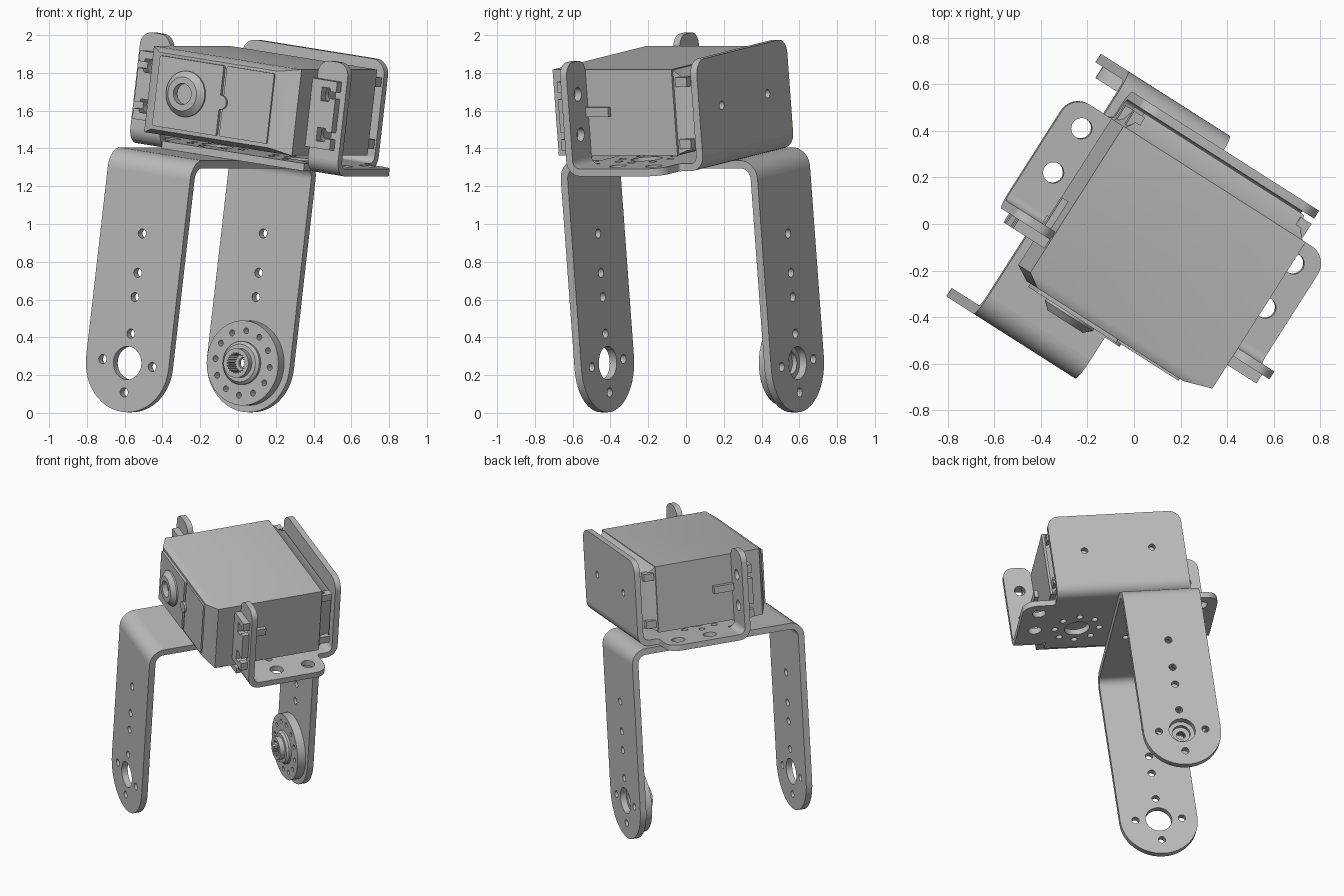
import bpy, bmesh, math
from math import sin, cos, pi, radians
from mathutils import Matrix, Vector

if "Cube" in bpy.data.objects:
    bpy.data.objects.remove(bpy.data.objects["Cube"])

grey = bpy.data.materials.new("plain grey")
grey.use_nodes = True
grey.diffuse_color = (0.5, 0.5, 0.5, 1)
grey.node_tree.nodes["Principled BSDF"].inputs["Base Color"].default_value = (0.5, 0.5, 0.5, 1)

# The assembly is modelled square, then turned and leaned as a whole.
POSE = Matrix.Rotation(radians(-32.5), 4, 'Z') @ Matrix.Rotation(radians(7.7), 4, 'Y')
PLANES = {  # sheet directions: across, up, thickness
    'front': Matrix(((1, 0, 0), (0, 0, -1), (0, 1, 0))),
    'plan': Matrix.Identity(3),
    'side': Matrix(((0, 0, 1), (1, 0, 0), (0, 1, 0))),
}


def finish(name, bm):
    bmesh.ops.remove_doubles(bm, verts=bm.verts, dist=1e-5)
    bmesh.ops.recalc_face_normals(bm, faces=bm.faces)
    bm.transform(POSE)
    me = bpy.data.meshes.new(name)
    bm.to_mesh(me)
    bm.free()
    me.materials.append(grey)
    ob = bpy.data.objects.new(name, me)
    bpy.context.collection.objects.link(ob)
    bpy.ops.object.select_all(action='DESELECT')
    ob.select_set(True)
    bpy.context.view_layer.objects.active = ob
    bpy.ops.object.shade_smooth_by_angle(angle=radians(35))
    return ob


def circle(x, y, r, n=24):
    return [(x + r * cos(2 * pi * i / n), y + r * sin(2 * pi * i / n)) for i in range(n)]


def ring(x, y, radius, r, count):
    return [circle(*p, r, 12) for p in circle(x, y, radius, count)]


def rounded(corners):
    """Outline from right-angled corners (x, y, radius)."""
    out = []
    for i, (x, y, r) in enumerate(corners):
        p = Vector((x, y))
        if not r:
            out.append((x, y))
            continue
        d1 = (Vector(corners[i - 1][:2]) - p).normalized()
        d2 = (Vector(corners[(i + 1) % len(corners)][:2]) - p).normalized()
        centre = p + r * (d1 + d2)
        for k in range(13):
            t = k * pi / 24
            out.append(tuple(centre - r * d2 * cos(t) - r * d1 * sin(t)))
    return out


def slab(name, plane, loops, lo, hi):
    """Sheet with holes: first loop is the outline, lo..hi its depth."""
    cu = bpy.data.curves.new(name, 'CURVE')
    cu.dimensions, cu.fill_mode = '2D', 'BOTH'
    cu.extrude = (hi - lo) / 2
    for loop in loops:
        sp = cu.splines.new('POLY')
        sp.points.add(len(loop) - 1)
        for pt, (x, y) in zip(sp.points, loop):
            pt.co = (x, y, 0, 1)
        sp.use_cyclic_u = True
    tmp = bpy.data.objects.new(name + "_outline", cu)
    bpy.context.collection.objects.link(tmp)
    dg = bpy.context.evaluated_depsgraph_get()
    me = bpy.data.meshes.new_from_object(tmp.evaluated_get(dg))
    bm = bmesh.new()
    bm.from_mesh(me)
    bpy.data.objects.remove(tmp)
    bpy.data.meshes.remove(me)
    rot = PLANES[plane]
    mid = (lo + hi) / 2 * Vector([abs(v) for v in rot.col[2]])
    bm.transform(Matrix.Translation(mid) @ rot.to_4x4())
    return finish(name, bm)


def bend(name, y, z, inner, outer, start, lo, hi):
    """Quarter bend of sheet metal, running left to right."""
    arc = [radians(start + 9 * k) for k in range(11)]
    loop = [(y + outer * cos(t), z + outer * sin(t)) for t in arc]
    loop += [(y + inner * cos(t), z + inner * sin(t)) for t in reversed(arc)]
    return slab(name, 'side', [loop], lo, hi)


def loft(name, sections):
    """Block through rectangles (y, x0, x1, z0, z1)."""
    bm = bmesh.new()
    rings = [[bm.verts.new(p) for p in ((x0, y, z0), (x1, y, z0), (x1, y, z1), (x0, y, z1))]
             for y, x0, x1, z0, z1 in sections]
    for a, b in zip(rings, rings[1:]):
        for i in range(4):
            bm.faces.new((a[i], a[i - 1], b[i - 1], b[i]))
    bm.faces.new(rings[0])
    bm.faces.new(rings[-1])
    return finish(name, bm)


def lathe(name, x, z, profile, n=36):
    """Closed ring profile (radius, y) turned about a front-to-back axis."""
    bm = bmesh.new()
    rings = [[bm.verts.new((px, y, pz)) for px, pz in circle(x, z, r, n)] for r, y in profile]
    for a, b in zip(rings, rings[1:] + rings[:1]):
        for i in range(n):
            bm.faces.new((a[i], a[i - 1], b[i - 1], b[i]))
    return finish(name, bm)


# Long U bracket
LX, LZ, HALF, TOP = -0.285, 0.228, 0.261, 1.345
x0, x1 = LX - HALF, LX + HALF
leg_holes = [circle(LX, LZ, 0.088, 36)] + ring(LX, LZ, 0.157, 0.025, 4)
leg_holes += [circle(LX, z, 0.025, 12) for z in (0.58, 0.71, 0.92)]
leg = rounded([(x0, TOP - 0.1, 0), (x0, LZ - HALF, HALF), (x1, LZ - HALF, HALF), (x1, TOP - 0.1, 0)])
slab("front_leg", 'front', [leg] + leg_holes, -0.695, -0.652)
slab("back_leg", 'front', [leg] + leg_holes, 0.497, 0.54)
bend("front_leg_bend", -0.595, TOP - 0.1, 0.057, 0.1, 90, x0, x1)
bend("back_leg_bend", 0.44, TOP - 0.1, 0.057, 0.1, 0, x0, x1)
bridge = rounded([(x0, -0.595, 0), (x1, -0.595, 0), (x1, 0.44, 0), (x0, 0.44, 0)])
slab("leg_bridge", 'plan', [bridge, circle(LX, -0.08, 0.085)] + ring(LX, -0.08, 0.155, 0.022, 4),
     TOP - 0.043, TOP)

# Servo horn on the back leg
slab("horn_disc", 'front', [circle(LX, LZ, 0.225, 48), circle(LX, LZ, 0.06)]
     + ring(LX, LZ, 0.172, 0.016, 12), 0.44, 0.497)
lathe("horn_collar", LX, LZ, [(0.115, 0.45), (0.115, 0.425), (0.1, 0.41), (0.06, 0.41), (0.06, 0.45)])
teeth = [(LX + r * cos(i * pi / 24), LZ + r * sin(i * pi / 24))
         for i in range(48) for r in [0.058 if i % 2 else 0.046]]
slab("horn_spline", 'front', [circle(LX, LZ, 0.078, 36), teeth], 0.375, 0.45)
lathe("horn_screw_seat", LX, LZ, [(0.065, 0.45), (0.03, 0.45), (0.03, 0.47), (0.065, 0.47)])

# Servo bracket, symmetric about its own middle
MX, B0, B1 = -0.056, 1.345, 1.385
half = [(0.45, -0.25, 0), (0.45, -0.17, 0), (0.658, -0.17, 0), (0.658, 0.33, 0.09),
        (0.45, 0.33, 0.02), (0.45, 0.395, 0)]
base = [(MX + x, y, r) for x, y, r in half] + [(MX - x, y, r) for x, y, r in reversed(half)]
base_holes = []
for s in (-1, 1):
    base_holes += [circle(MX + s * 0.545, y, 0.045) for y in (0, 0.225)]
    base_holes += [circle(MX + s * 0.26, 0, 0.085)] + ring(MX + s * 0.26, 0, 0.15, 0.022, 8)
slab("bracket_base", 'plan', [rounded(base)] + base_holes, B0, B1)
b0, b1 = MX - 0.45, MX + 0.45
bend("back_plate_bend", 0.395, B1 + 0.04, 0.04, 0.08, 270, b0, b1)
back = rounded([(b0, B1 + 0.04, 0), (b1, B1 + 0.04, 0), (b1, 1.935, 0.08), (b0, 1.935, 0.08)])
slab("back_plate", 'front', [back] + [circle(MX + s * 0.228, 1.667, 0.023, 16) for s in (-1, 1)],
     0.435, 0.475)

# Ears, servo flanges, ribs and case posts on both sides
for s, side in ((-1, "right"), (1, "left")):
    def span(inner, outer):
        return sorted((MX + s * inner, MX + s * outer))
    e0, e1 = span(0.468, 0.658)
    screws = [circle(MX + s * 0.56, z, 0.036, 20) for z in (1.555, 1.77)]
    ear = rounded([(e0, B1 + 0.04, 0), (e1, B1 + 0.04, 0), (e1, 1.945, 0.07), (e0, 1.945, 0.07)])
    slab(side + "_ear", 'front', [ear] + screws, -0.25, -0.21)
    bend(side + "_ear_bend", -0.17, B1 + 0.04, 0.04, 0.08, 180, e0, e1)
    edge = [(0.46, 1.48), (0.625, 1.48)]
    for z in (1.555, 1.77):   # open screw slots
        edge += [(0.625, z - 0.018), (0.59, z - 0.018), (0.585, z - 0.036), (0.535, z - 0.036),
                 (0.535, z + 0.036), (0.585, z + 0.036), (0.59, z + 0.018), (0.625, z + 0.018)]
    edge += [(0.625, 1.845), (0.46, 1.845)]
    slab(side + "_servo_flange", 'front', [[(MX + s * x, z) for x, z in edge]], -0.295, -0.25)
    r0, r1 = span(0.455, 0.495)
    loft(side + "_flange_rib", [(-0.25, r0, r1, 1.64, 1.69), (-0.07, r0, r1, 1.64, 1.69)])
    for z, level in ((1.49, "lower"), (1.82, "upper")):
        p0, p1 = span(0.40, 0.455)
        loft(f"{side}_{level}_case_post", [(0.34, p0, p1, z - 0.025, z + 0.025),
                                           (0.41, p0, p1, z - 0.025, z + 0.025)])

# Servo case
loft("servo_case", [(-0.455, MX - 0.40, MX + 0.35, 1.455, 1.865),
                    (-0.415, MX - 0.465, MX + 0.47, 1.43, 1.89),
                    (0.33, MX - 0.465, MX + 0.47, 1.43, 1.89)])
loft("servo_back_cap", [(0.33, MX - 0.455, MX + 0.455, 1.435, 1.885),
                        (0.36, MX - 0.43, MX + 0.43, 1.45, 1.85),
                        (0.425, MX - 0.41, MX + 0.41, 1.46, 1.82)])


def panel(name, px0, px1, y):
    loop = rounded([(px0, 1.475, 0.01), (px1, 1.475, 0.01), (px1, 1.85, 0.01), (px0, 1.85, 0.01)])
    slab(name, 'front', [loop], y, -0.45)


panel("gear_panel", MX - 0.385, MX + 0.02, -0.472)
panel("motor_panel", MX + 0.035, MX + 0.335, -0.465)
slab("panel_button", 'front', [circle(MX + 0.027, 1.655, 0.038)], -0.478, -0.45)
lathe("output_boss", -0.25, 1.67, [(0.122, -0.46), (0.122, -0.482), (0.09, -0.512),
                                   (0.056, -0.512), (0.056, -0.474), (0.002, -0.474), (0.002, -0.46)])
